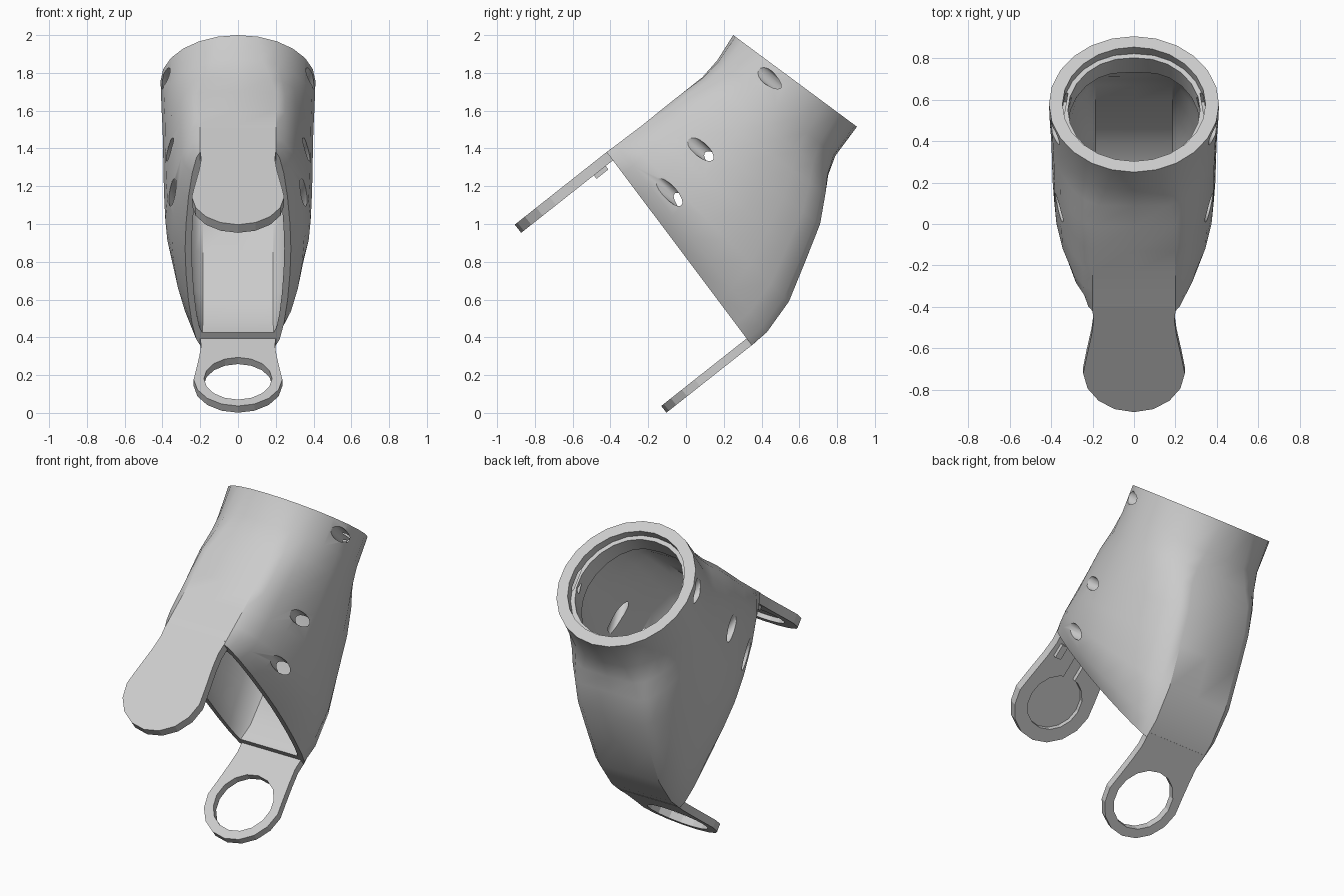
import bpy, bmesh
from math import sin, cos, pi, radians
from mathutils import Matrix, Vector

cube = bpy.data.objects.get("Cube")
if cube:
    bpy.data.objects.remove(cube)

grey = bpy.data.materials.new("light grey")
grey.use_nodes = True
grey.diffuse_color = (0.6, 0.6, 0.6, 1)
grey.node_tree.nodes["Principled BSDF"].inputs["Base Color"].default_value = (0.6, 0.6, 0.6, 1)


def finish(bm, name):
    bmesh.ops.recalc_face_normals(bm, faces=bm.faces)
    mesh = bpy.data.meshes.new(name)
    bm.to_mesh(mesh)
    bm.free()
    mesh.materials.append(grey)
    obj = bpy.data.objects.new(name, mesh)
    bpy.context.collection.objects.link(obj)
    return obj


def frame(origin, x, y, z):
    m = Matrix((x, y, z)).transposed().to_4x4()
    m.translation = origin
    return m


def cutter(matrix, box=False):
    bm = bmesh.new()
    if box:
        bmesh.ops.create_cube(bm, size=2, matrix=matrix)
    else:
        bmesh.ops.create_cone(bm, cap_ends=True, segments=16, radius1=1,
                              radius2=1, depth=2, matrix=matrix)
    obj = finish(bm, "cutter")
    obj.hide_render = True
    return obj


def cut(obj, cutters):
    for c in cutters:
        mod = obj.modifiers.new("cut", 'BOOLEAN')
        mod.operation = 'DIFFERENCE'
        mod.solver = 'EXACT'
        mod.object = c
    graph = bpy.context.evaluated_depsgraph_get()
    mesh = bpy.data.meshes.new_from_object(obj.evaluated_get(graph))
    obj.modifiers.clear()
    obj.data = mesh
    for c in cutters:
        bpy.data.objects.remove(c)


def smooth(obj, angle):
    bpy.ops.object.select_all(action='DESELECT')
    obj.select_set(True)
    bpy.context.view_layer.objects.active = obj
    bpy.ops.object.shade_smooth_by_angle(angle=radians(angle))


# Shell stations: front y, front z, back y, back z, half width, flatness
STATIONS = [
    (0.25, 2.0, 0.905, 1.515, 0.41, 0),
    (0.166, 1.867, 0.79, 1.36, 0.405, 0.3),
    (0.087, 1.777, 0.753, 1.26, 0.40, 0.7),
    (-0.013, 1.698, 0.738, 1.16, 0.397, 1),
    (-0.13, 1.605, 0.71, 1.0, 0.395, 1),
    (-0.23, 1.524, 0.635, 0.81, 0.392, 1),
    (-0.32, 1.456, 0.545, 0.59, 0.385, 1),
    (-0.37, 1.418, 0.428, 0.427, 0.35, 1),
    (-0.42, 1.381, 0.348, 0.358, 0.28, 1),
]
FLAT, Q, CREASE = 0.2, 6, 1.18


def section(index, inset, end_inset):
    i = min(int(index), len(STATIONS) - 2)
    f = index - i
    fy, fz, by, bz, b, m = [p + (q - p) * f for p, q in zip(STATIONS[i], STATIONS[i + 1])]
    front, back = Vector((0, fy, fz)), Vector((0, by, bz))
    mid, a = (front + back) / 2, (back - front).length / 2 - end_inset
    along = (back - front).normalized()
    b -= inset
    xf = FLAT - inset * 0.3
    quarter = []
    for k in range(Q + 1):
        t = k / Q * pi / 2
        t2 = max(k - 1, 0) / (Q - 1) * pi / 2
        circle = Vector((b * sin(t), a * cos(t)))
        body = Vector((xf + (b - xf) * sin(t2) ** CREASE if k else 0,
                       a * max(cos(t2), 0) ** CREASE))
        quarter.append(circle.lerp(body, m))
    half = quarter + [Vector((p.x, -p.y)) for p in quarter[-2::-1]]
    loop = half + [Vector((-p.x, p.y)) for p in half[-2:0:-1]]
    return [mid + along * p.y + Vector((p.x, 0, 0)) for p in loop]


# Shell: outer skin down, inner skin back up with a stepped seat at the rim
path = [(i, 0, 0) for i in range(9)]
path += [(8, 0.035, 0.085), (7, 0.05, 0.07)] + [(i, 0.05, 0.05) for i in range(6, 1, -1)]
path += [(s, d, d) for s, d in [(0.9, 0.06), (0.9, 0.09), (0.28, 0.09), (0.28, 0.065), (0, 0.065)]]
bm = bmesh.new()
rings = [[bm.verts.new(p) for p in section(*s)] for s in path]
for r, s in zip(rings, rings[1:] + rings[:1]):
    n = len(r)
    for j in range(n):
        bm.faces.new((r[j], r[(j + 1) % n], s[(j + 1) % n], s[j]))
shell = finish(bm, "shell")

# Three slanting screw holes on each side, running backward and slightly inward
holes = []
for x, y, z in [(0.386, 0.425, 1.785), (0.366, 0.06, 1.41), (0.355, -0.12, 1.195)]:
    for s in (1, -1):
        axis = Vector((-0.2 * s, 0.755, -0.628)).normalized()
        across = Vector((0, 0.64, 0.77))
        m = frame((s * x, y, z), across.cross(axis), across, axis)
        holes.append(cutter(m @ Matrix.Translation((0, 0, -0.03)) @ Matrix.Diagonal((0.036, 0.038, 0.28, 1))))
cut(shell, holes)
smooth(shell, 32)


# Tabs: round-ended plates square to the lower opening
def tab(name, origin, length, radius, thick):
    m = frame(origin, (1, 0, 0), (0, -0.785, -0.62), (0, 0.62, -0.785))
    c = length - radius
    side = [(0.19, -0.03), (0.2, 0), (0.195, 0.06), (0.205, 0.15)]
    side += [(radius * cos(t), c + radius * sin(t))
             for t in [radians(-20 + 22 * k) for k in range(5)]]
    outline = side + [(0, length)] + [(-x, l) for x, l in reversed(side)]
    bm = bmesh.new()
    face = bm.faces.new([bm.verts.new(m @ Vector((x, l, 0))) for x, l in outline])
    out = bmesh.ops.extrude_face_region(bm, geom=[face])
    shift = m.to_3x3() @ Vector((0, 0, thick))
    bmesh.ops.translate(bm, vec=shift, verts=[v for v in out["geom"] if isinstance(v, bmesh.types.BMVert)])
    return finish(bm, name), m @ Matrix.Translation((0, c, 0))


upper, m = tab("upper_tab", (0, -0.42, 1.381), 0.62, 0.245, 0.055)
recess = m @ Matrix.Translation((0, 0, 0.128)) @ Matrix.Diagonal((0.165, 0.165, 0.1, 1))
slot = m @ Matrix.Translation((0, -0.2, 0.128)) @ Matrix.Diagonal((0.04, 0.1, 0.1, 1))
cut(upper, [cutter(recess), cutter(slot, box=True)])
smooth(upper, 20)

# Small stops under the root of the upper tab
for name, x in [("left_stop", 0.15), ("right_stop", -0.15)]:
    bm = bmesh.new()
    place = m @ Matrix.Translation((x, -0.285, 0.06)) @ Matrix.Diagonal((0.02, 0.04, 0.018, 1))
    bmesh.ops.create_cube(bm, size=2, matrix=place)
    finish(bm, name)

lower, m = tab("lower_tab_ring", (0, 0.32, 0.393), 0.575, 0.235, 0.045)
cut(lower, [cutter(m @ Matrix.Diagonal((0.18, 0.18, 0.3, 1)))])
smooth(lower, 20)
